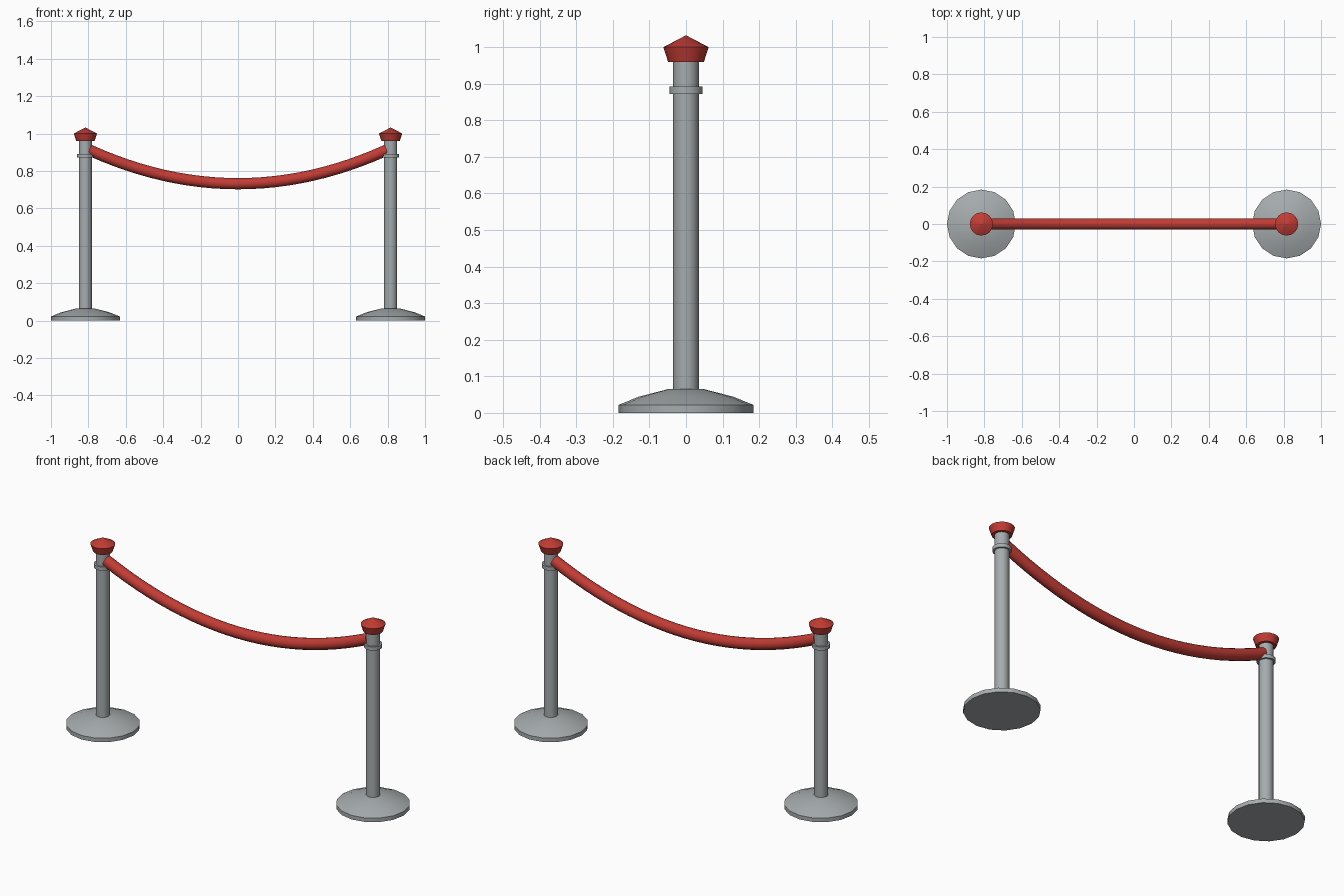
import bpy, math
from mathutils import Vector

cube = bpy.data.objects.get("Cube")
if cube:
    bpy.data.objects.remove(cube, do_unlink=True)

SIDES = 16
POST_X = 0.816


def material(name, colour):
    m = bpy.data.materials.new(name)
    m.use_nodes = True
    m.diffuse_color = colour
    m.node_tree.nodes["Principled BSDF"].inputs["Base Color"].default_value = colour
    return m


metal = material("grey metal", (0.38, 0.41, 0.42, 1))
red = material("red", (0.54, 0.045, 0.035, 1))


def loft(name, rings, mat):
    """Skin equal-sized rings of points and cap both ends."""
    n = len(rings[0])
    verts = [p for ring in rings for p in ring]
    faces = [(r * n + i, r * n + (i + 1) % n, (r + 1) * n + (i + 1) % n, (r + 1) * n + i)
             for r in range(len(rings) - 1) for i in range(n)]
    faces.append(tuple(reversed(range(n))))
    faces.append(tuple(range(len(verts) - n, len(verts))))
    mesh = bpy.data.meshes.new(name)
    mesh.from_pydata(verts, [], faces)
    mesh.materials.append(mat)
    ob = bpy.data.objects.new(name, mesh)
    bpy.context.collection.objects.link(ob)
    bpy.ops.object.select_all(action="DESELECT")
    ob.select_set(True)
    bpy.context.view_layer.objects.active = ob
    bpy.ops.object.shade_smooth_by_angle(angle=math.radians(30))
    return ob


def lathe(name, x, profile, mat):
    angles = [math.tau * i / SIDES for i in range(SIDES)]
    rings = [[(x + r * math.cos(a), r * math.sin(a), z) for a in angles]
             for r, z in profile]
    return loft(name, rings, mat)


# Two matching posts
for side, x in (("left", POST_X), ("right", -POST_X)):
    lathe(side + "_base", x, [(0.184, 0), (0.184, 0.022), (0.13, 0.044), (0.045, 0.066)], metal)
    lathe(side + "_pole", x, [(0.035, 0.06), (0.035, 0.965)], metal)
    lathe(side + "_collar", x, [(0.045, 0.872), (0.045, 0.892)], metal)
    lathe(side + "_cap", x, [(0.049, 0.96), (0.062, 1.0), (0.001, 1.032)], red)

# Sagging rope: round section swept along a parabola
HALF, LOW, SAG, RADIUS, STEPS = 0.795, 0.732, 0.18, 0.03, 24
rope_rings = []
for s in range(STEPS + 1):
    t = 2 * s / STEPS - 1
    centre = Vector((HALF * t, 0, LOW + SAG * t * t))
    normal = Vector((-2 * SAG * t / HALF, 0, 1)).normalized()
    side = Vector((0, 1, 0))
    rope_rings.append([centre + RADIUS * (side * math.cos(a) + normal * math.sin(a))
                       for a in (math.tau * i / SIDES for i in range(SIDES))])
loft("rope", rope_rings, red)
